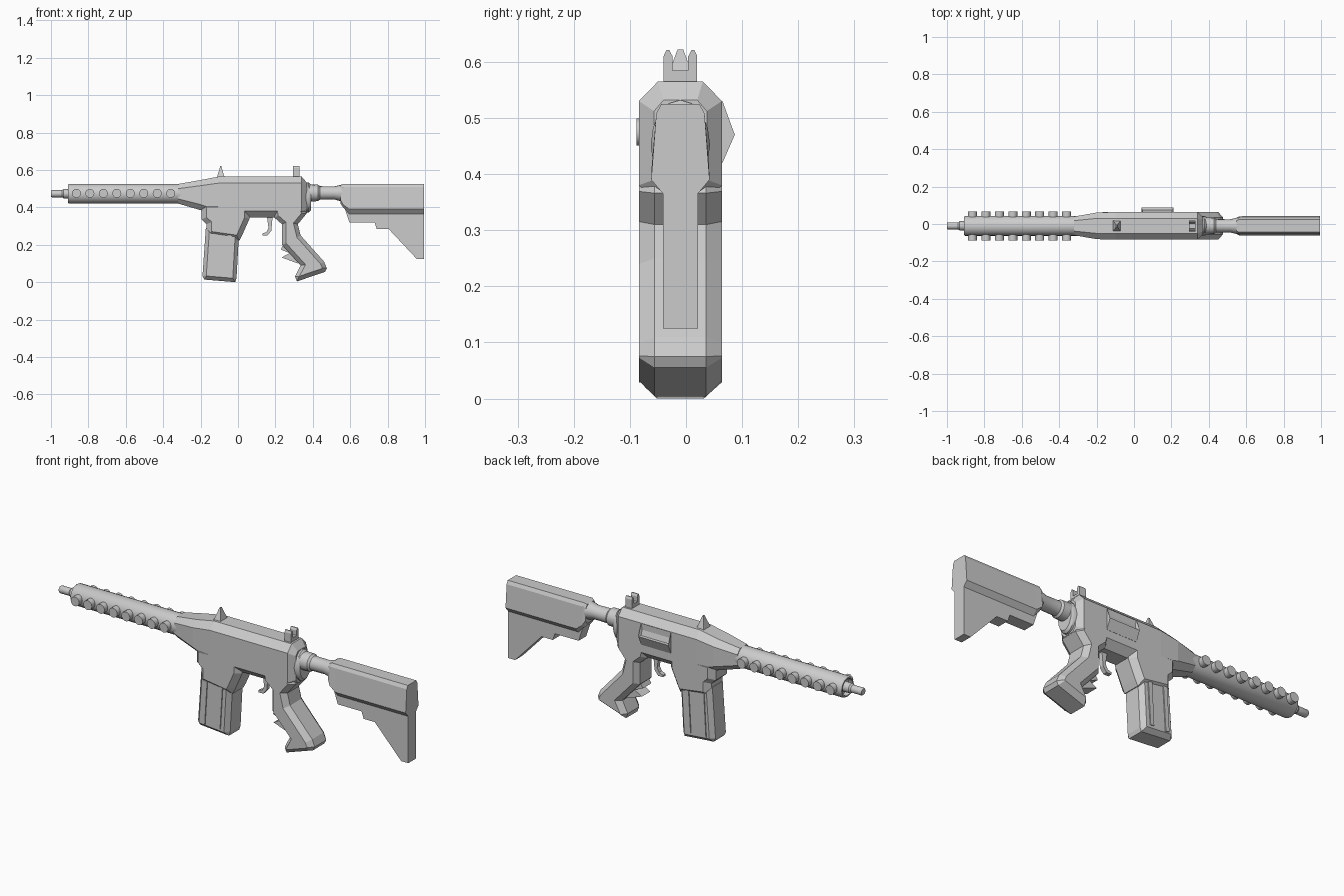
import bpy, bmesh, math
from mathutils import Vector

if "Cube" in bpy.data.objects:
    bpy.data.objects.remove(bpy.data.objects["Cube"])

CY = -0.01   # centre plane of the model
BZ = 0.473   # bore axis height


def finish(name, bm):
    bmesh.ops.recalc_face_normals(bm, faces=bm.faces)
    me = bpy.data.meshes.new(name)
    bm.to_mesh(me)
    bm.free()
    ob = bpy.data.objects.new(name, me)
    bpy.context.collection.objects.link(ob)
    return ob


def smooth(ob):
    bpy.ops.object.select_all(action='DESELECT')
    ob.select_set(True)
    bpy.context.view_layer.objects.active = ob
    bpy.ops.object.shade_smooth_by_angle(angle=math.radians(35))


def skin_bm(rings):
    """Bridge rings of equal point count and cap both ends."""
    bm = bmesh.new()
    vs = [[bm.verts.new((x, y + CY, z)) for x, y, z in r] for r in rings]
    for a, b in zip(vs, vs[1:]):
        for i in range(len(a)):
            j = (i + 1) % len(a)
            bm.faces.new((a[i], a[j], b[j], b[i]))
    bm.faces.new(vs[0])
    bm.faces.new(vs[-1])
    return bm


def skin(name, rings):
    return finish(name, skin_bm(rings))


def inset(pts, d):
    """Mitred inward offset of a polygon."""
    n = len(pts)
    area = sum(pts[i - 1][0] * pts[i][1] - pts[i][0] * pts[i - 1][1] for i in range(n))
    s = 1 if area > 0 else -1
    out = []
    for i in range(n):
        p, q, r = (Vector(pts[k % n]) for k in (i - 1, i, i + 1))
        a, b = (q - p).normalized(), (r - q).normalized()
        na, nb = Vector((-a.y, a.x)) * s, Vector((-b.y, b.x)) * s
        m = (na + nb) / (1 + na.dot(nb))
        out.append(tuple(q + m * d))
    return out


def prism(name, pts, half, flat=None, d=0.0):
    """Side profile (x, z) extruded in y, with chamfered side edges if flat is given."""
    layers = [(-half, pts), (half, pts)]
    if flat is not None:
        ins = inset(pts, d)
        layers = [(-half, ins), (-flat, pts), (flat, pts), (half, ins)]
    return skin(name, [[(x, y, z) for x, z in p] for y, p in layers])


def lathe(name, prof, z=BZ, ys=1.0, n=24):
    """Turned part along x from (x, radius) pairs."""
    rings = [[(x, ys * r * math.cos(2 * math.pi * k / n), z + r * math.sin(2 * math.pi * k / n))
              for k in range(n)] for x, r in prof]
    ob = skin(name, rings)
    smooth(ob)
    return ob


def mirror_section(x, right):
    """Closed cross-section at x from its right half, listed top to bottom."""
    return [(x, y, z) for y, z in right] + [(x, -y, z) for y, z in reversed(right)]


# Barrel and hollow-ended handguard
lathe("barrel", [(-1.0, .016), (-.995, .019), (-.94, .019), (-.932, .025), (-.87, .025)], n=16)
lathe("handguard", [(-.885, .042), (-.91, .042), (-.91, .048), (-.902, .053), (-.30, .053)])

# Row of studs, each passing through both sides
for k in range(8):
    bpy.ops.mesh.primitive_cylinder_add(vertices=16, radius=.024, depth=.156,
                                        location=(-.864 + .072 * k, CY, BZ + .002),
                                        rotation=(math.pi / 2, 0, 0))
    stud = bpy.context.object
    stud.name = f"handguard_stud_{k + 1}"
    smooth(stud)

# Receiver: x, bottom, top, half width, half flat, chamfer height
sections = [(-.32, .42, .525, .050, .028, .025), (-.20, .385, .546, .071, .040, .030),
            (-.10, .345, .565, .074, .040, .035), (.34, .345, .565, .074, .040, .035),
            (.368, .37, .532, .047, .030, .020)]
skin("receiver", [mirror_section(x, [(f, t), (w, t - c), (w, b + c), (f, b)])
                  for x, b, t, w, f, c in sections])

# Magazine well
prism("magazine_well", [(-.195, .43), (-.195, .335), (-.168, .31), (-.168, .247),
                        (.008, .222), (.022, .25), (.062, .34), (.062, .43)], .074, .045, .027)

# Magazine with ribs
prism("magazine", [(-.172, .29), (-.19, .032), (-.18, .014), (-.015, 0), (-.008, .02),
                   (.006, .27)], .064, .042, .02)
for k, x in enumerate((-.142, -.055)):
    prism(f"magazine_rib_{k + 1}", [(x, .26), (x + .022, .26), (x + .008, .035), (x - .012, .038)], .069)

# Grip and finger rest
prism("grip", [(.18, .42), (.195, .345), (.235, .31), (.235, .20), (.335, .09), (.305, .03),
               (.315, .004), (.465, .055), (.475, .075), (.46, .11), (.335, .25), (.32, .31),
               (.366, .366), (.34, .42)], .074, .046, .022)
prism("finger_rest", [(.26, .23), (.228, .175), (.275, .155), (.233, .132), (.32, .10),
                      (.36, .12), (.33, .18)], .034)

# Trigger
prism("trigger", [(.155, .35), (.185, .35), (.178, .275), (.158, .25), (.13, .25),
                  (.13, .26), (.152, .268), (.163, .29)], .011)

# Front sight: tapered post
skin("front_sight", [[(-.092 + sx * a, sy * b, z) for sx, sy in ((1, 1), (-1, 1), (-1, -1), (1, -1))]
                     for z, a, b in ((.56, .021, .029), (.598, .009, .014), (.622, .003, .005))])

# Rear sight: notched bracket with pointed ears
ear = [(.014, .585), (.014, .61), (.02, .621), (.025, .621), (.030, .61), (.030, .56)]
skin("rear_sight", [mirror_section(x, ear) for x in (.293, .33)])

# Ejection port hood on the +y side, upper face recessed
hood = [(.06, .53), (.075, .53), (.097, .47), (.075, .42), (.06, .42)]
bm = skin_bm([[(x, y, z) for y, z in hood] for x in (.04, .21)])
bmesh.ops.recalc_face_normals(bm, faces=bm.faces)
bm.normal_update()
top = [f for f in bm.faces if f.normal.y > .5 and f.normal.z > .1]
bmesh.ops.inset_individual(bm, faces=top, thickness=.009, depth=-.012)
finish("ejection_port_hood", bm)

# Rear collar and stock tube
lathe("rear_collar", [(.355, .080), (.378, .080), (.39, .068)], z=.452, ys=.66, n=16)
lathe("stock_tube", [(.37, .046), (.428, .044), (.438, .036), (.515, .035), (.55, .044), (.58, .044)],
      z=.477, n=16)

# Stock body and shoulder plate
full = [(.034, .525), (.043, .508), (.052, .39), (.031, .365)]
skin("stock_body", [mirror_section(.548, [(.028, .518), (.037, .503), (.043, .44), (.028, .42)]),
                    mirror_section(.562, [(.034, .525), (.043, .508), (.051, .415), (.031, .40)]),
                    mirror_section(.595, full), mirror_section(.995, full)])
prism("stock_plate", [(.565, .41), (.595, .32), (.73, .32), (.742, .285), (.805, .285),
                      (.955, .125), (.995, .125), (.995, .41)], .031)
